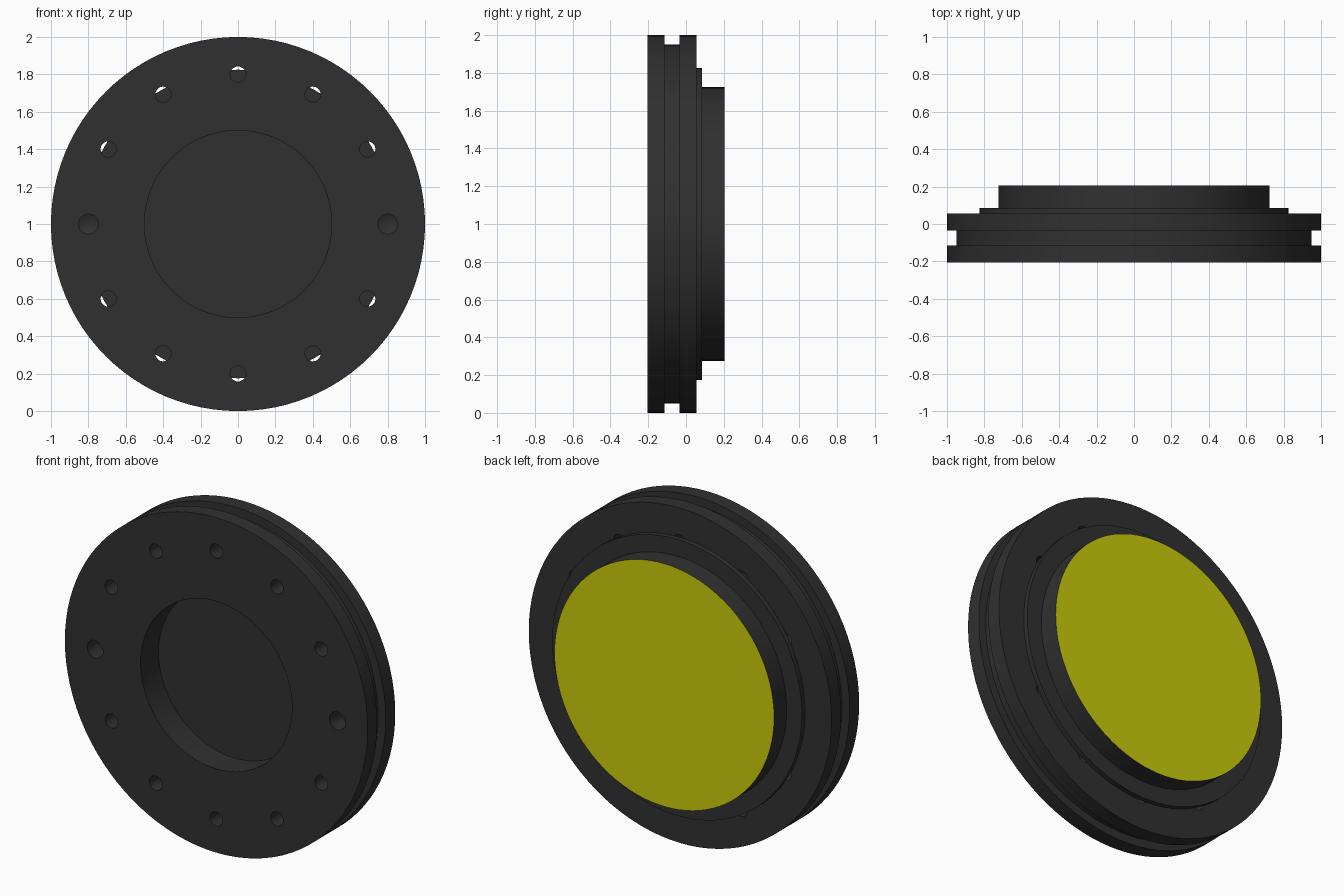
import bpy, math
from mathutils import Matrix, Vector

cube = bpy.data.objects.get("Cube")
if cube:
    bpy.data.objects.remove(cube, do_unlink=True)

SEGMENTS = 96


def material(name, color):
    mat = bpy.data.materials.new(name)
    mat.use_nodes = True
    mat.diffuse_color = color
    mat.node_tree.nodes["Principled BSDF"].inputs["Base Color"].default_value = color
    return mat


black = material("matte black", (0.03, 0.03, 0.03, 1))
yellow = material("yellow", (0.6, 0.6, 0.004, 1))


def turned(name, profile, segments=SEGMENTS, center=(0, 0, 1)):
    """Revolve (radius, y) points, from axis to axis, around the y direction."""
    verts, faces, rings = [], [], []
    for radius, y in profile:
        start = len(verts)
        count = 1 if radius == 0 else segments
        for i in range(count):
            a = math.tau * i / segments
            verts.append(Vector((radius * math.cos(a), y, radius * math.sin(a))) + Vector(center))
        rings.append([start + i % count for i in range(segments)])
    for low, high in zip(rings, rings[1:]):
        for i in range(segments):
            j = (i + 1) % segments
            face = [low[i], low[j], high[j], high[i]]
            faces.append(list(dict.fromkeys(face)))
    mesh = bpy.data.meshes.new(name)
    mesh.from_pydata(verts, [], faces)
    obj = bpy.data.objects.new(name, mesh)
    bpy.context.collection.objects.link(obj)
    mesh.materials.append(black)
    # Make the normals point outward
    bpy.context.view_layer.update()
    select(obj)
    bpy.ops.object.mode_set(mode="EDIT")
    bpy.ops.mesh.select_all(action="SELECT")
    bpy.ops.mesh.normals_make_consistent(inside=False)
    bpy.ops.object.mode_set(mode="OBJECT")
    return obj


def select(obj):
    bpy.ops.object.select_all(action="DESELECT")
    obj.select_set(True)
    bpy.context.view_layer.objects.active = obj


FRONT, BACK = -0.205, 0.205
FLANGE_BACK, STEP_BACK = 0.055, 0.085

# Grooved flange with a round recess in its front
flange = turned("grooved_flange", [
    (0, -0.035), (0.5, -0.035), (0.5, FRONT), (1, FRONT),
    (1, -0.115), (0.95, -0.115), (0.95, -0.035), (1, -0.035),
    (1, FLANGE_BACK), (0, FLANGE_BACK)])

# Ring of bolt holes; the two side ones are blind and pointed
for i in range(12):
    a = math.tau * i / 12
    center = (0.8 * math.cos(a), 0, 1 + 0.8 * math.sin(a))
    if i % 6 == 0:
        shape = [(0, FRONT - 0.05), (0.053, FRONT - 0.05), (0.053, -0.1), (0, -0.07)]
    else:
        shape = [(0, FRONT - 0.05), (0.042, FRONT - 0.05), (0.042, 0.1), (0, 0.1)]
    cutter = turned("hole_cutter", shape, 24, center)
    cutter.hide_render = True
    cut = flange.modifiers.new("hole", "BOOLEAN")
    cut.object = cutter
    cut.solver = "EXACT"
    select(flange)
    bpy.ops.object.modifier_apply(modifier=cut.name)
    bpy.data.objects.remove(cutter, do_unlink=True)

# Thin step and raised hub on the back
step = turned("back_step", [
    (0, FLANGE_BACK), (0.825, FLANGE_BACK), (0.825, STEP_BACK), (0, STEP_BACK)])
hub = turned("back_hub", [
    (0, STEP_BACK), (0.725, STEP_BACK), (0.725, BACK), (0, BACK)])

# Yellow end face of the hub
hub.data.materials.append(yellow)
for face in hub.data.polygons:
    if face.center.y > BACK - 0.001:
        face.material_index = 1

for part in (flange, step, hub):
    select(part)
    bpy.ops.object.shade_smooth_by_angle(angle=math.radians(30))
